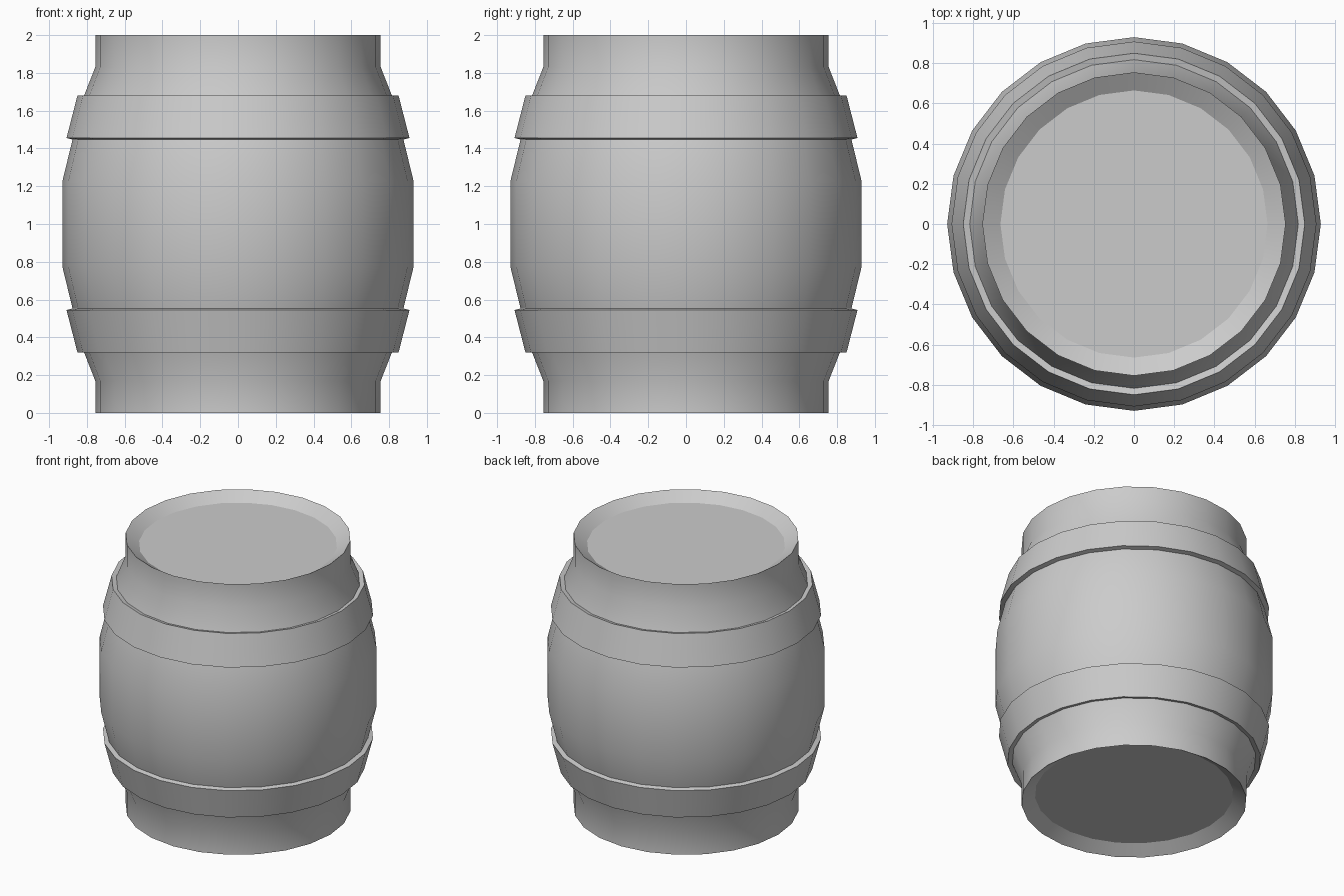
import bpy, bmesh, math

if "Cube" in bpy.data.objects:
    bpy.data.objects.remove(bpy.data.objects["Cube"])

SIDES = 24


def lathe(name, profile):
    """Spin an (r, z) profile, listed bottom to top, around z; ends at r = 0 become flat heads."""
    bm = bmesh.new()
    rings = []
    for r, z in profile:
        rings.append([bm.verts.new((r * math.cos(2 * math.pi * i / SIDES),
                                    r * math.sin(2 * math.pi * i / SIDES), z))
                      for i in range(SIDES)])
    for a, b in zip(rings, rings[1:]):
        for i in range(SIDES):
            j = (i + 1) % SIDES
            bm.faces.new((a[i], a[j], b[j], b[i]))
    return bm, rings


def finish(name, bm):
    mesh = bpy.data.meshes.new(name)
    bm.to_mesh(mesh)
    bm.free()
    obj = bpy.data.objects.new(name, mesh)
    bpy.context.collection.objects.link(obj)
    bpy.ops.object.select_all(action='DESELECT')
    obj.select_set(True)
    bpy.context.view_layer.objects.active = obj
    bpy.ops.object.shade_smooth_by_angle(angle=math.radians(30))
    return obj


# Barrel body: recessed head, rim, neck and bulge, mirrored about z = 1
half = [(0.665, 0.058), (0.755, 0.0), (0.755, 0.168),
        (0.818, 0.328), (0.876, 0.553), (0.93, 0.775)]
body_profile = half + [(r, 2 - z) for r, z in reversed(half)]
bm, rings = lathe("barrel_body", body_profile)
bm.faces.new(list(reversed(rings[0])))
bm.faces.new(rings[-1])
finish("barrel_body", bm)

# Two hoops standing proud of the body
hoop = [(0.818, 0.328), (0.850, 0.320), (0.908, 0.545), (0.876, 0.553)]
for name, prof in (("lower_hoop", hoop),
                   ("upper_hoop", [(r, 2 - z) for r, z in reversed(hoop)])):
    bm, rings = lathe(name, prof)
    finish(name, bm)
